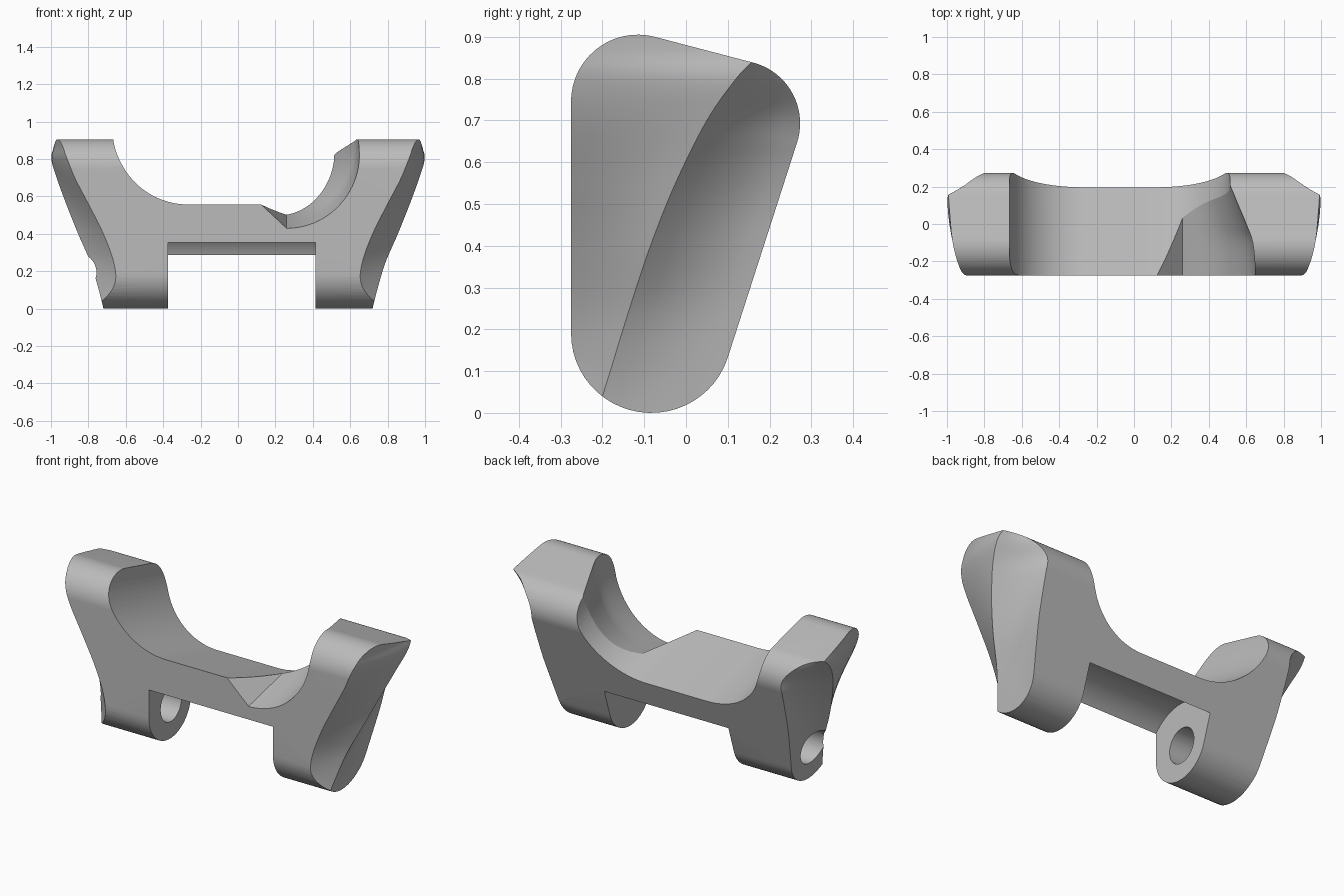
import bpy, bmesh
from math import cos, sin, radians

if "Cube" in bpy.data.objects:
    bpy.data.objects.remove(bpy.data.objects["Cube"], do_unlink=True)

grey = bpy.data.materials.new("plain_grey")
grey.use_nodes = True
grey.diffuse_color = (0.5, 0.5, 0.5, 1)
grey.node_tree.nodes["Principled BSDF"].inputs["Base Color"].default_value = (0.5, 0.5, 0.5, 1)


def arc(cu, cv, ru, rv, start, end, steps=24):
    """Points on an elliptical arc, angles in degrees."""
    angles = [radians(start + (end - start) * i / steps) for i in range(steps + 1)]
    return [(cu + ru * cos(a), cv + rv * sin(a)) for a in angles]


def bowed(p, q, bulge, steps=6):
    """Points from p up to q, bowed out along the first axis."""
    ts = [i / steps for i in range(steps)]
    return [(p[0] + (q[0] - p[0]) * t + 4 * bulge * t * (1 - t), p[1] + (q[1] - p[1]) * t)
            for t in ts]


def smooth_rows(rows, steps):
    """Catmull-Rom interpolation between rows of numbers."""
    padded = [rows[0]] + rows + [rows[-1]]
    result = []
    for a, b, c, d in zip(padded, padded[1:], padded[2:], padded[3:]):
        for i in range(steps):
            t = i / steps
            result.append([q + t * (r - p) / 2 + t * t * (p - 2.5 * q + 2 * r - s / 2)
                           + t ** 3 * (1.5 * (q - r) + (s - p) / 2)
                           for p, q, r, s in zip(a, b, c, d)])
    return result + [rows[-1]]


def loft(name, rings):
    """Closed solid through equal-length rings of 3D points."""
    bm = bmesh.new()
    rows = [[bm.verts.new(p) for p in ring] for ring in rings]
    n = len(rows[0])
    for a, b in zip(rows, rows[1:]):
        for i in range(n):
            j = (i + 1) % n
            bm.faces.new((a[i], a[j], b[j], b[i]))
    bm.faces.new(rows[0])
    bm.faces.new(rows[-1])
    bmesh.ops.recalc_face_normals(bm, faces=bm.faces)
    mesh = bpy.data.meshes.new(name)
    bm.to_mesh(mesh)
    bm.free()
    mesh.materials.append(grey)
    obj = bpy.data.objects.new(name, mesh)
    bpy.context.collection.objects.link(obj)
    return obj


def bar(name, profile, x0, x1):
    """Extrude a (y, z) profile along x."""
    return loft(name, [[(x, y, z) for y, z in profile] for x in (x0, x1)])


def cut(target, cutter):
    """Subtract the cutter and discard it."""
    cutter.hide_render = True
    mod = target.modifiers.new("cut", "BOOLEAN")
    mod.operation = "DIFFERENCE"
    mod.solver = "EXACT"
    mod.object = cutter
    bpy.context.view_layer.objects.active = target
    bpy.ops.object.modifier_apply(modifier=mod.name)
    bpy.data.objects.remove(cutter, do_unlink=True)


# Body: rounded triangular profile across the full width
FOOT_Y, FOOT_Z = -0.083, 0.19
profile = (arc(-0.115, 0.745, 0.16, 0.16, 180, 76)
           + arc(0.123, 0.693, 0.15, 0.15, 76, -18)
           + arc(FOOT_Y, FOOT_Z, 0.192, 0.19, -18, -180))
body = bar("saddle_bracket", profile, -1.1, 1.1)

# Saddle slot: round-cornered trough sloping down to the back
trough = ([(-0.667, 1.6)] + arc(-0.267, 0.955, 0.4, 0.4, 180, 270)
          + arc(0.115, 0.955, 0.4, 0.4, 270, 360) + [(0.515, 1.6)])
cut(body, loft("trough_cutter",
               [[(x, y, z - 0.266 * (y + 0.27)) for x, z in trough] for y in (-0.5, 0.5)]))

# Skewed scoop at the front left, narrowing to the back
SCOOP = [(-0.45, 0.66), (-0.27, 0.65), (-0.1, 0.635), (0, 0.6),
         (0.12, 0.555), (0.3, 0.495), (0.45, 0.44)]
rings = []
for y, right in smooth_rows(SCOOP, 4):
    floor = 0.43 + 0.235 * (y + 0.27)
    section = ([(-0.1, 1.6), (-0.1, floor + 0.335)]
               + arc(0.26, floor + 0.4, right - 0.26, 0.4, 270, 360) + [(right, 1.6)])
    rings.append([(x, y, z) for x, z in section])
cut(body, loft("scoop_cutter", rings))

# Ends: ridged, flaring faces (height, front x, ridge y, ridge x, back x)
ENDS = [(-0.1, 0.68, -0.22, 0.70, 0.70), (0, 0.665, -0.21, 0.72, 0.72),
        (0.12, 0.65, -0.175, 0.75, 0.74), (0.25, 0.665, -0.135, 0.79, 0.76),
        (0.4, 0.72, -0.085, 0.855, 0.78), (0.55, 0.795, -0.025, 0.915, 0.79),
        (0.7, 0.873, 0.05, 0.97, 0.80), (0.8, 0.91, 0.12, 0.998, 0.835),
        (0.87, 0.92, 0.18, 0.985, 0.80), (0.95, 0.925, 0.19, 0.98, 0.79),
        (1.1, 0.925, 0.19, 0.98, 0.79)]
for side in (-1, 1):
    rings = []
    for z, front, ridge_y, ridge, back in smooth_rows(ENDS, 8):
        back_y = min(0.07 + 0.31 * z, 0.27)
        front_out = ridge + (front - ridge) * (ridge_y + 0.4) / (ridge_y + 0.275)
        back_out = ridge + (back - ridge) * (0.4 - ridge_y) / (back_y - ridge_y)
        # Front half swells near the top, back half is slightly hollow
        section = ([(1.4, -0.4), (front_out, -0.4)]
                   + bowed((front, -0.275), (ridge, ridge_y), 0.035 * max(z, 0) ** 3)
                   + bowed((ridge, ridge_y), (back, back_y), 0.1 * z * (min(z, 0.85) - 0.85))
                   + [(back, back_y), (back_out, 0.4), (1.4, 0.4)])
        rings.append([(side * x, y, z) for x, y in section])
    cut(body, loft("end_cutter", rings))

# Round clearance between the legs
clearance = arc(FOOT_Y, FOOT_Z, 0.252, 0.252, 0, 355, 71)
cut(body, bar("clearance_cutter", clearance, -0.375, 0.415))

# Pin hole through the right leg
pin = arc(-0.073, 0.196, 0.095, 0.1, 0, 352.5, 47)
cut(body, bar("pin_cutter", pin, -1.2, -0.3))

# Smooth curved faces, keep sharp edges
bpy.ops.object.select_all(action="DESELECT")
body.select_set(True)
bpy.context.view_layer.objects.active = body
bpy.ops.object.shade_smooth_by_angle(angle=radians(20))
